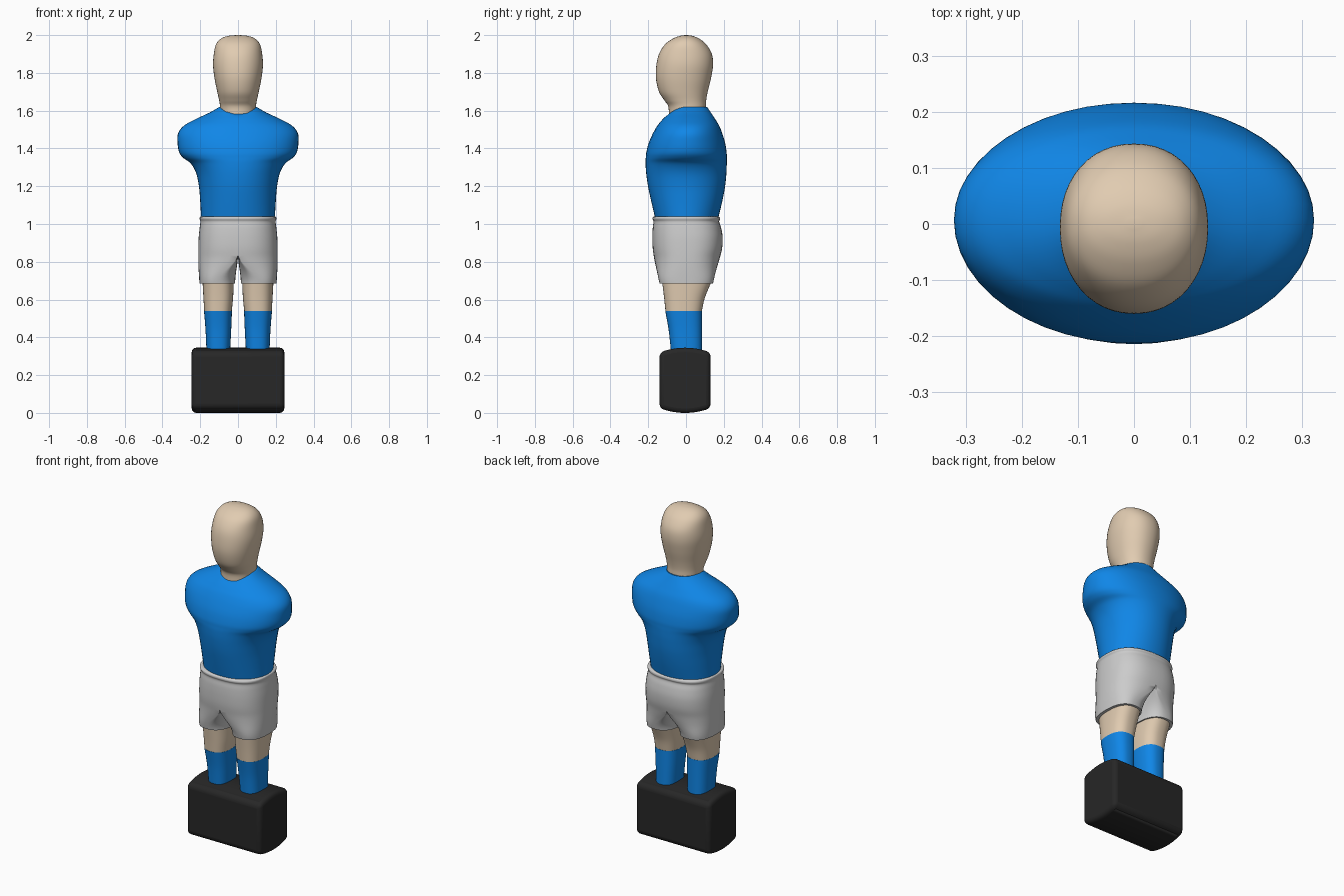
import bpy, bmesh, math
from mathutils import Vector

if "Cube" in bpy.data.objects:
    bpy.data.objects.remove(bpy.data.objects["Cube"])


def material(name, rgb):
    m = bpy.data.materials.new(name)
    m.diffuse_color = (*rgb, 1)
    m.use_nodes = True
    m.node_tree.nodes["Principled BSDF"].inputs["Base Color"].default_value = m.diffuse_color
    return m


BLUE = material("blue", (0.005, 0.24, 0.8))
SKIN = material("skin", (0.75, 0.6, 0.44))
BLACK = material("black", (0.02, 0.02, 0.02))
SEG = 48


def refine(rows, steps=5):
    """Catmull-Rom interpolation between the key cross-sections."""
    rows = [Vector(r) for r in rows]
    out = []
    for i in range(len(rows) - 1):
        p0, p1 = rows[max(i - 1, 0)], rows[i]
        p2, p3 = rows[i + 1], rows[min(i + 2, len(rows) - 1)]
        for s in range(steps):
            t = s / steps
            out.append(0.5 * (2 * p1 + (p2 - p0) * t + (2 * p0 - 5 * p1 + 4 * p2 - p3) * t * t
                              + (3 * p1 - p0 - 3 * p2 + p3) * t ** 3))
    return out + [rows[-1]]


def superellipse(k, n):
    """Unit point k of a rounded section, as (x, y)."""
    t = 2 * math.pi * k / SEG
    c, s = math.cos(t), math.sin(t)
    return (math.copysign(abs(c) ** (2 / n), c), math.copysign(abs(s) ** (2 / n), s))


def build(name, rings, mat=None, mirror=False, angle=40):
    """Skin a stack of rings into a capped solid."""
    bm = bmesh.new()
    loops = [[bm.verts.new(p) for p in ring] for ring in rings]
    for a, b in zip(loops, loops[1:]):
        for k in range(len(a)):
            j = (k + 1) % len(a)
            f = [a[k], a[j], b[j], b[k]]
            if not (mirror and all(abs(v.co.x) < 1e-5 for v in f)):
                bm.faces.new(f)
    bm.faces.new(loops[0])
    bm.faces.new(loops[-1])
    bmesh.ops.recalc_face_normals(bm, faces=bm.faces)
    me = bpy.data.meshes.new(name)
    bm.to_mesh(me)
    bm.free()
    ob = bpy.data.objects.new(name, me)
    bpy.context.collection.objects.link(ob)
    if mat:
        me.materials.append(mat)
    if mirror:
        ob.modifiers.new("mirror", "MIRROR")
    bpy.ops.object.select_all(action="DESELECT")
    bpy.context.view_layer.objects.active = ob
    ob.select_set(True)
    bpy.ops.object.shade_smooth_by_angle(angle=math.radians(angle))
    return ob


def loft(name, rows, mat, n=2.0, mirror=False):
    """Rows are (z, x0, x1, y front, y back, dip of the front edge)."""
    rings = []
    for z, x0, x1, y0, y1, dip in refine(rows):
        ring = []
        for k in range(SEG):
            u, v = superellipse(k, n)
            ring.append(((x0 + x1) / 2 + u * (x1 - x0) / 2, (y0 + y1) / 2 + v * (y1 - y0) / 2,
                         z - dip * max(0, -v) ** 2))
        rings.append(ring)
    return build(name, rings, mat, mirror)


def centred(rows):
    """Expand (z, half width, y front, y back[, dip]) to full rows."""
    return [(r[0], -r[1], r[1], r[2], r[3], r[4] if len(r) > 4 else 0) for r in rows]


# Base block: profile with arched top and bottom, extruded along x
ys = [-0.14 + 0.27 * i / 12 for i in range(13)]
arch = [0.025 * ((y + 0.005) / 0.135) ** 2 for y in ys]
profile = [(y, a) for y, a in zip(ys, arch)]
profile += [(y, 0.345 - a) for y, a in reversed(list(zip(ys, arch)))]
base = build("base_block", [[(x, y, z) for y, z in profile] for x in (-0.245, 0.245)], BLACK)
bev = base.modifiers.new("bevel", "BEVEL")
bev.width, bev.segments = 0.025, 4
bev.limit_method, bev.angle_limit = "ANGLE", math.radians(40)

# Socks and bare legs
loft("socks", [(0.33, 0.042, 0.167, -0.08, 0.085, 0),
               (0.44, 0.036, 0.172, -0.092, 0.085, 0),
               (0.54, 0.032, 0.18, -0.11, 0.085, 0)], BLUE, 2.5, True)
loft("legs", [(0.54, 0.033, 0.179, -0.109, 0.084, 0),
              (0.61, 0.026, 0.183, -0.116, 0.1, 0),
              (0.70, 0.022, 0.188, -0.127, 0.137, 0)], SKIN, 2.5, True)

# Shorts: half section that turns from a D shape into a separate leg
shorts = [(0.685, 0.204, -0.14, 0.143), (0.75, 0.208, -0.154, 0.158),
          (0.81, 0.21, -0.167, 0.176), (0.87, 0.21, -0.176, 0.191),
          (0.93, 0.208, -0.178, 0.194), (0.98, 0.203, -0.176, 0.186),
          (1.012, 0.199, -0.172, 0.176), (1.026, 0.203, -0.177, 0.18),
          (1.036, 0.202, -0.175, 0.178), (1.04, 0.194, -0.166, 0.17)]
rings = []
for z, a, y0, y1 in refine(shorts):
    w = min(max((0.84 - z) / 0.15, 0), 1)
    w = w * w * (3 - 2 * w)
    ring = []
    for k in range(SEG):
        u, v = superellipse(k, 2.5)
        leg_x = (0.015 + a) / 2 + u * (a - 0.015) / 2
        hip_x = a * u if u > 1e-4 else 0
        ring.append((hip_x + (leg_x - hip_x) * w, (y0 + y1) / 2 + v * (y1 - y0) / 2, z))
    rings.append(ring)
build("shorts", rings, mirror=True, angle=50)

# Shirt with short sleeve stumps and dipped neckline
loft("shirt", centred([
    (1.03, 0.195, -0.163, 0.17), (1.12, 0.2, -0.184, 0.192), (1.20, 0.207, -0.201, 0.207),
    (1.27, 0.222, -0.211, 0.214), (1.32, 0.25, -0.214, 0.216), (1.35, 0.29, -0.213, 0.216),
    (1.38, 0.312, -0.21, 0.215), (1.43, 0.32, -0.197, 0.207), (1.48, 0.317, -0.175, 0.192),
    (1.52, 0.287, -0.152, 0.176), (1.555, 0.225, -0.132, 0.155, 0.01),
    (1.59, 0.15, -0.115, 0.132, 0.027), (1.62, 0.098, -0.1, 0.112, 0.045)]), BLUE, 2.1)

# Head and neck
loft("head", centred([
    (1.56, 0.094, -0.092, 0.106), (1.62, 0.095, -0.093, 0.106), (1.655, 0.1, -0.115, 0.107),
    (1.70, 0.11, -0.143, 0.115), (1.77, 0.124, -0.159, 0.132), (1.84, 0.132, -0.157, 0.143),
    (1.90, 0.128, -0.143, 0.137), (1.95, 0.117, -0.112, 0.108), (1.98, 0.092, -0.072, 0.072),
    (1.995, 0.055, -0.035, 0.038), (2.0, 0.01, -0.006, 0.008)]), SKIN, 2.15)
